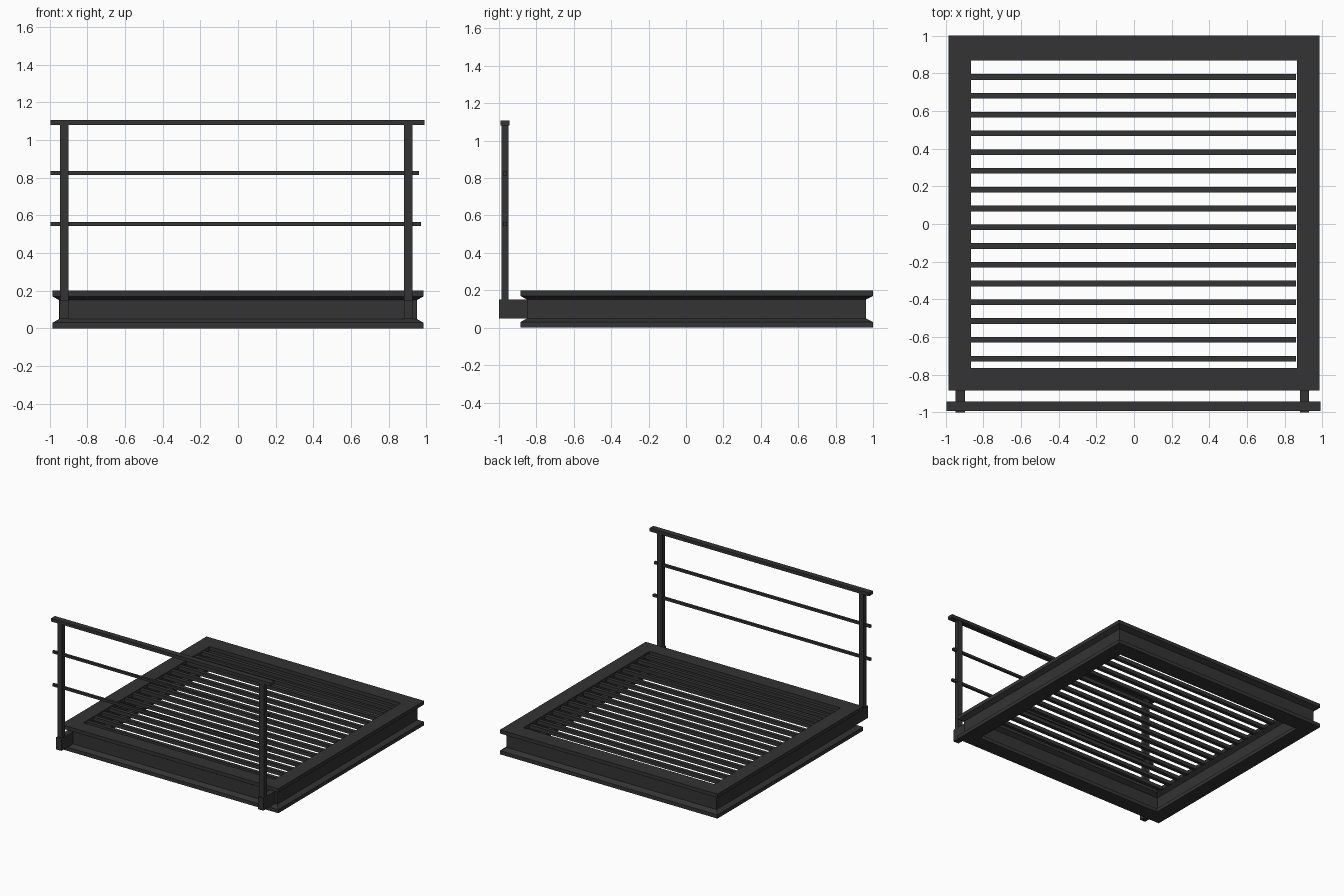
import bpy, bmesh

if "Cube" in bpy.data.objects:
    bpy.data.objects.remove(bpy.data.objects["Cube"])

mat = bpy.data.materials.new("dark_steel")
mat.diffuse_color = (0.033, 0.033, 0.033, 1)
mat.use_nodes = True
mat.node_tree.nodes["Principled BSDF"].inputs["Base Color"].default_value = mat.diffuse_color


def make_object(name, bm):
    bmesh.ops.recalc_face_normals(bm, faces=bm.faces[:])
    mesh = bpy.data.meshes.new(name)
    bm.to_mesh(mesh)
    bm.free()
    mesh.materials.append(mat)
    ob = bpy.data.objects.new(name, mesh)
    bpy.context.collection.objects.link(ob)
    return ob


def box(name, x, y, z):
    """Box from (min, max) ranges."""
    bm = bmesh.new()
    bmesh.ops.create_cube(bm, size=1)
    for v in bm.verts:
        v.co = [r[0] + (c + 0.5) * (r[1] - r[0]) for c, r in zip(v.co, (x, y, z))]
    return make_object(name, bm)


# Mitred I-beam frame: (inset from the outer edge, height)
X0, X1, Y0, Y1 = -0.985, 0.985, -0.885, 1.0
profile = [(0, 0), (0.12, 0), (0.12, 0.03), (0.085, 0.05), (0.085, 0.15), (0.12, 0.17),
           (0.12, 0.2), (0, 0.2), (0, 0.17), (0.035, 0.15), (0.035, 0.05), (0, 0.03)]
bm = bmesh.new()
rings = []
for d, z in profile:
    back = d * 1.1  # the back beam is slightly wider
    rings.append([bm.verts.new(p) for p in (
        (X0 + d, Y0 + d, z), (X1 - d, Y0 + d, z),
        (X1 - d, Y1 - back, z), (X0 + d, Y1 - back, z))])
for a, b in zip(rings, rings[1:] + rings[:1]):
    for i in range(4):
        j = (i + 1) % 4
        bm.faces.new((a[i], a[j], b[j], b[i]))
make_object("beam_frame", bm)

# Grating slats
slat = box("floor_slat", (-0.87, 0.86), (-0.73, -0.70), (0.165, 0.195))
arr = slat.modifiers.new("repeat", 'ARRAY')
arr.count = 16
arr.use_relative_offset = False
arr.use_constant_offset = True
arr.constant_offset_displace = (0, 0.0997, 0)

# Posts and the brackets fixing them to the front beam
for side, cx in (("left", -0.923), ("right", 0.905)):
    box(side + "_bracket", (cx - 0.024, cx + 0.024), (-1.0, -0.85), (0.05, 0.15))
    box(side + "_post", (cx - 0.022, cx + 0.022), (-0.987, -0.948), (0.15, 1.082))

# Rails
box("handrail", (-0.997, 0.99), (-0.992, -0.944), (1.08, 1.107))
box("upper_mid_rail", (-0.997, 0.962), (-0.978, -0.958), (0.815, 0.835))
box("lower_mid_rail", (-0.997, 0.972), (-0.978, -0.958), (0.545, 0.565))
